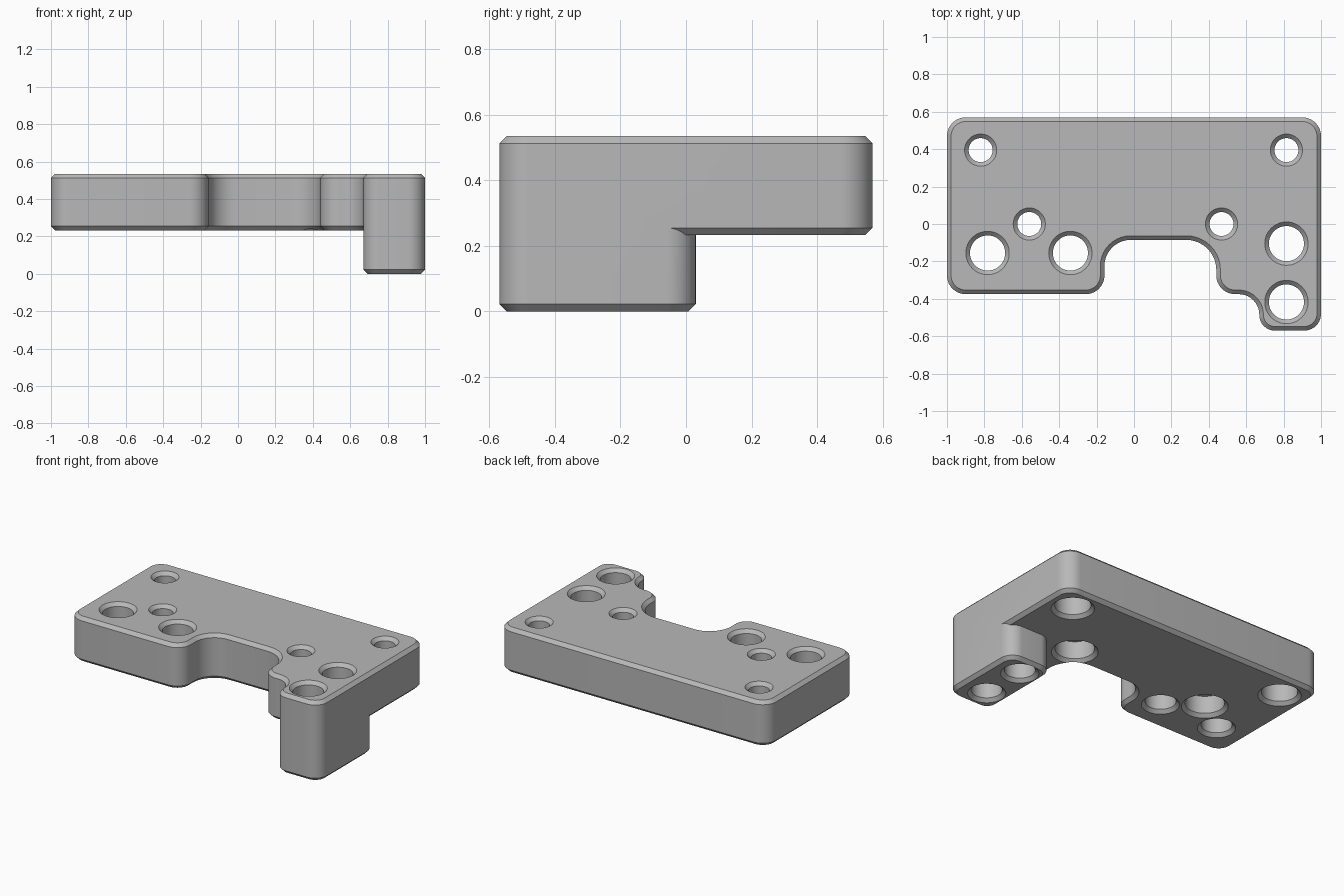
import bpy, bmesh, math
from mathutils import Vector

cube = bpy.data.objects.get("Cube")
if cube:
    bpy.data.objects.remove(cube, do_unlink=True)

TOP, UNDER, CHAMFER, ARC = 0.535, 0.233, 0.022, 10

grey = bpy.data.materials.new("plain grey")
grey.use_nodes = True
grey.diffuse_color = (0.48, 0.48, 0.48, 1)
grey.node_tree.nodes["Principled BSDF"].inputs["Base Color"].default_value = grey.diffuse_color


def rounded(corners, inset):
    """Counter-clockwise outline with filleted right-angle corners, moved inward."""
    pts = []
    for i, (x, y, r) in enumerate(corners):
        p = Vector((x, y))
        d1 = (p - Vector(corners[i - 1][:2])).normalized()
        d2 = (Vector(corners[(i + 1) % len(corners)][:2]) - p).normalized()
        p += inset * Vector((-d1.y - d2.y, d1.x + d2.x))
        r += -inset if d1.cross(d2) > 0 else inset
        centre = p + (d2 - d1) * r
        for k in range(ARC + 1):
            t = math.pi / 2 * k / ARC
            pts.append(centre + r * (d1 * math.sin(t) - d2 * math.cos(t)))
    return pts


def loft(name, rings):
    """Closed solid through equal-length rings of (points, height)."""
    bm = bmesh.new()
    loops = [[bm.verts.new((p[0], p[1], z)) for p in pts] for pts, z in rings]
    n = len(loops[0])
    for a, b in zip(loops, loops[1:]):
        for i in range(n):
            j = (i + 1) % n
            bm.faces.new((a[i], a[j], b[j], b[i]))
    bm.faces.new(loops[0][::-1])
    bm.faces.new(loops[-1])
    mesh = bpy.data.meshes.new(name)
    bm.to_mesh(mesh)
    bm.free()
    mesh.materials.append(grey)
    ob = bpy.data.objects.new(name, mesh)
    bpy.context.collection.objects.link(ob)
    return ob


def hole_cutter(x, y, profile):
    def circle(r):
        return [(x + r * math.cos(math.tau * k / 48), y + r * math.sin(math.tau * k / 48))
                for k in range(48)]
    return loft("hole_cutter", [(circle(r), z) for r, z in profile])


def combine(target, other, operation):
    mod = target.modifiers.new("combine", 'BOOLEAN')
    mod.operation, mod.solver, mod.object = operation, 'EXACT', other
    bpy.context.view_layer.objects.active = target
    bpy.ops.object.modifier_apply(modifier=mod.name)
    bpy.data.objects.remove(other, do_unlink=True)


# Plate outline with the front notch and the projecting right corner
plate_corners = [(-1, -0.375, 0.1), (-0.158, -0.375, 0.1), (-0.158, -0.085, 0.14),
                 (0.44, -0.085, 0.16), (0.44, -0.375, 0.1), (0.67, -0.375, 0.11),
                 (0.67, -0.57, 0.083), (1, -0.57, 0.09), (1, 0.57, 0.1), (-1, 0.57, 0.1)]
full, small = rounded(plate_corners, 0), rounded(plate_corners, CHAMFER)
bracket = loft("mounting_plate", [(small, UNDER), (full, UNDER + CHAMFER),
                                  (full, TOP - CHAMFER), (small, TOP)])

# Leg under the front corner
leg_corners = [(0.67, -0.57, 0.083), (1, -0.57, 0.09), (1, 0.03, 0.09), (0.67, 0.03, 0.09)]
full, small = rounded(leg_corners, 0), rounded(leg_corners, CHAMFER)
leg = loft("leg", [(small, 0), (full, CHAMFER), (full, 0.4)])
combine(bracket, leg, 'UNION')

# Holes: x, y, radius, underside radius (counterbore), underside height
holes = [(-0.82, 0.395, 0.064, 0.11, UNDER), (0.815, 0.395, 0.064, 0.11, UNDER),
         (-0.56, 0, 0.064, 0.12, UNDER), (0.468, 0, 0.064, 0.12, UNDER),
         (-0.783, -0.155, 0.094, 0.094, UNDER), (-0.34, -0.155, 0.094, 0.094, UNDER),
         (0.815, -0.105, 0.094, 0.094, 0), (0.815, -0.417, 0.094, 0.094, 0)]
over = 0.02
for x, y, r, wide, base in holes:
    profile = [(wide + CHAMFER + over, base - over), (wide, base + CHAMFER)]
    if wide > r:
        profile += [(wide, base + 0.14), (r, base + 0.14)]
    profile += [(r, TOP - CHAMFER), (r + CHAMFER + over, TOP + over)]
    combine(bracket, hole_cutter(x, y, profile), 'DIFFERENCE')

# Smooth curved walls, crisp chamfers
bpy.ops.object.select_all(action='DESELECT')
bracket.select_set(True)
bpy.context.view_layer.objects.active = bracket
bpy.ops.object.shade_smooth_by_angle(angle=math.radians(30))
